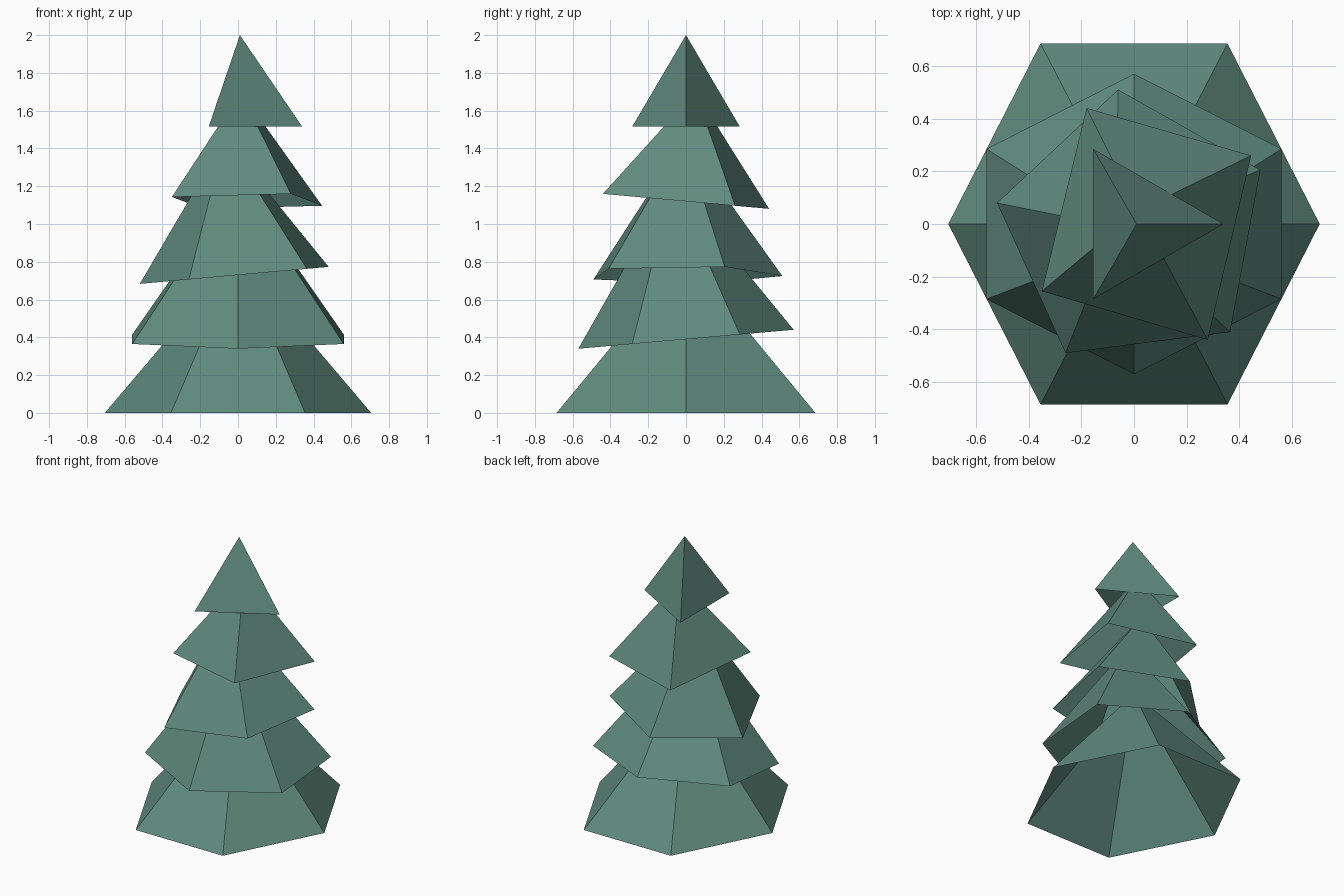
import bpy

if "Cube" in bpy.data.objects:
    bpy.data.objects.remove(bpy.data.objects["Cube"])

# One flat green for the whole tree
green = bpy.data.materials.new("pine_green")
green.diffuse_color = (0.117, 0.258, 0.209, 1)
green.use_nodes = True
green.node_tree.nodes["Principled BSDF"].inputs["Base Color"].default_value = green.diffuse_color


def tier(name, corners, height, tilt, apex):
    """Hollow pyramid: rim corners on a plane tilted by (x, y) slopes, open below."""
    rim = [(x, y, height + tilt[0] * x + tilt[1] * y) for x, y in corners]
    n = len(rim)
    faces = [(i, (i + 1) % n, n) for i in range(n)]
    mesh = bpy.data.meshes.new(name)
    mesh.from_pydata(rim + [apex], [], faces)
    mesh.materials.append(green)
    obj = bpy.data.objects.new(name, mesh)
    bpy.context.collection.objects.link(obj)


# Rim corners run counter-clockwise seen from above
tier("bottom_branches",
     [(0.705, 0), (0.355, 0.685), (-0.355, 0.685),
      (-0.705, 0), (-0.355, -0.685), (0.355, -0.685)],
     0, (0, 0), (0, 0, 0.83))

tier("lower_branches",
     [(0.56, -0.285), (0.56, 0.285), (0, 0.57),
      (-0.56, 0.285), (-0.56, -0.285), (0, -0.57)],
     0.39, (0, 0.088), (0, -0.07, 1.22))

tier("middle_branches",
     [(0.48, 0.205), (-0.06, 0.51), (-0.52, 0.08),
      (-0.26, -0.49), (0.365, -0.41)],
     0.73, (0.09, 0), (-0.07, -0.01, 1.45))

tier("upper_branches",
     [(0.445, 0.26), (-0.18, 0.44), (-0.35, -0.255), (0.28, -0.44)],
     1.12, (0, -0.09), (0.015, 0.05, 1.70))

tier("tree_top",
     [(0.34, 0), (-0.155, 0.285), (-0.155, -0.285)],
     1.515, (0, 0), (0.01, 0, 2.0))
